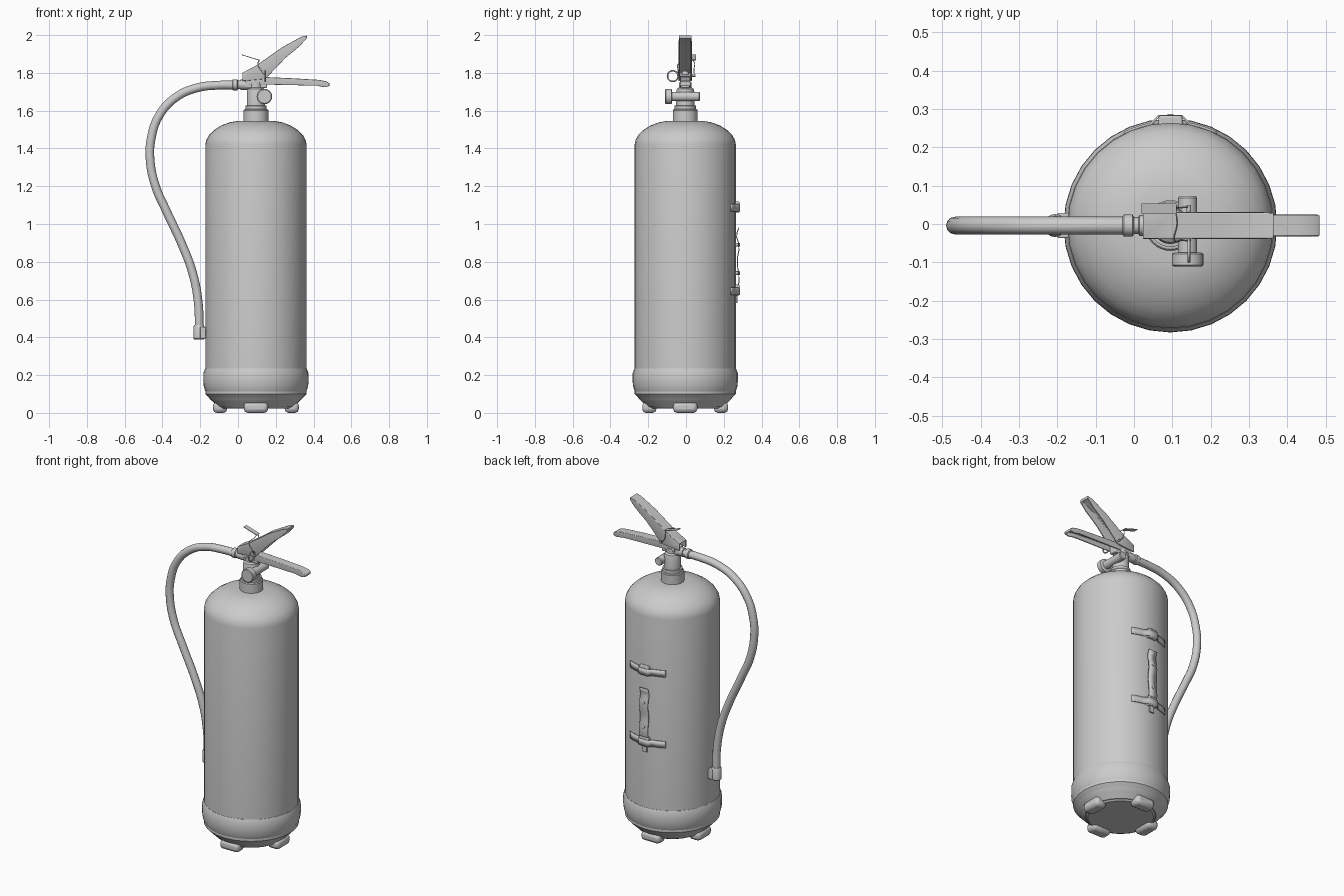
import bpy, bmesh, math
from mathutils import Matrix, Vector

if "Cube" in bpy.data.objects:
    bpy.data.objects.remove(bpy.data.objects["Cube"])

CX, CY = 0.095, -0.004   # axis of the tank
R = 0.268                # tank radius

grey = bpy.data.materials.new("plain_grey")
grey.use_nodes = True
grey.diffuse_color = (0.6, 0.6, 0.6, 1)
grey.node_tree.nodes["Principled BSDF"].inputs["Base Color"].default_value = (0.6, 0.6, 0.6, 1)


def finish(name, bm, bevel=0, thick=0, recalc=True):
    if recalc:
        bmesh.ops.recalc_face_normals(bm, faces=bm.faces)
    me = bpy.data.meshes.new(name)
    bm.to_mesh(me)
    bm.free()
    me.materials.append(grey)
    ob = bpy.data.objects.new(name, me)
    bpy.context.collection.objects.link(ob)
    if thick:
        m = ob.modifiers.new("thickness", 'SOLIDIFY')
        m.thickness, m.offset = thick, 0
    if bevel:
        m = ob.modifiers.new("bevel", 'BEVEL')
        m.width, m.segments, m.limit_method = bevel, 2, 'ANGLE'
    bpy.ops.object.select_all(action='DESELECT')
    ob.select_set(True)
    bpy.context.view_layer.objects.active = ob
    bpy.ops.object.shade_smooth_by_angle(angle=math.radians(38))
    return ob


def lathe(name, profile, loc=(CX, CY, 0), axis='Z', n=32):
    """Spin (radius, height) pairs around an axis and cap both ends."""
    bm = bmesh.new()
    rings = [[bm.verts.new((r * math.cos(math.tau * i / n), r * math.sin(math.tau * i / n), z))
              for i in range(n)] for r, z in profile]
    for a, b in zip(rings, rings[1:]):
        for i in range(n):
            j = (i + 1) % n
            bm.faces.new((a[i], a[j], b[j], b[i]))
    bm.faces.new(rings[0][::-1])
    bm.faces.new(rings[-1])
    turn = {'Z': Matrix(), 'Y': Matrix.Rotation(-math.pi / 2, 4, 'X'),
            'X': Matrix.Rotation(math.pi / 2, 4, 'Y')}[axis]
    bm.transform(Matrix.Translation(loc) @ turn)
    return finish(name, bm)


def box(name, loc, size, bevel=0.0, turn=Matrix()):
    bm = bmesh.new()
    bmesh.ops.create_cube(bm, size=1)
    bm.transform(turn @ Matrix.Translation(loc) @ Matrix.Diagonal((*size, 1)))
    return finish(name, bm, bevel)


def tube(name, pts, r, sides=3, cyclic=False):
    cu = bpy.data.curves.new(name, 'CURVE')
    cu.dimensions, cu.bevel_depth, cu.bevel_resolution = '3D', r, sides
    cu.resolution_u, cu.use_fill_caps = 6, True
    sp = cu.splines.new('BEZIER')
    sp.bezier_points.add(len(pts) - 1)
    for bp, p in zip(sp.bezier_points, pts):
        bp.co = p
        bp.handle_left_type = bp.handle_right_type = 'AUTO'
    sp.use_cyclic_u = cyclic
    cu.materials.append(grey)
    ob = bpy.data.objects.new(name, cu)
    bpy.context.collection.objects.link(ob)


def channel(name, top, bottom, half):
    """Folded sheet lever, open underneath and closed at the tip."""
    bm = bmesh.new()
    rows = []
    for (xt, zt), (xb, zb) in zip(top, bottom):
        rows.append([bm.verts.new((x, CY + s * half, z))
                     for x, z, s in ((xb, zb, -1), (xt, zt, -1), (xt, zt, 1), (xb, zb, 1))])
    for a, b in zip(rows, rows[1:]):
        for i in range(3):
            bm.faces.new((a[i], b[i], b[i + 1], a[i + 1]))
    bm.faces.new(rows[-1])
    return finish(name, bm, bevel=0.003, thick=0.008)


def strip(name, path, lo, hi):
    """Thin upright band following an (x, y) path."""
    bm = bmesh.new()
    rows = [[bm.verts.new((x, y, z)) for z in (lo, hi)] for x, y in path]
    for a, b in zip(rows, rows[1:]):
        bm.faces.new((a[0], b[0], b[1], a[1]))
    return finish(name, bm, thick=0.006)


# Tank and base skirt
lathe("tank", [(0.2, 0.03), (R, 0.1), (R, 1.42), (0.263, 1.445), (0.248, 1.472),
               (0.222, 1.497), (0.185, 1.521), (0.14, 1.538), (0.1, 1.545), (0.05, 1.546)])
lathe("base_skirt", [(0.185, 0.022), (0.215, 0.046), (0.245, 0.075), (0.265, 0.105),
                     (0.276, 0.14), (0.279, 0.17), (0.278, 0.212), (0.269, 0.235), (0.262, 0.237)])
for i in range(4):
    turn = Matrix.Translation((CX, CY, 0)) @ Matrix.Rotation(i * math.pi / 2, 4, 'Z')
    box(f"foot_{i + 1}", (0.19, 0, 0.029), (0.075, 0.128, 0.058), 0.02, turn)

# Neck collar and valve body
lathe("neck_collar", [(0.066, 1.53), (0.066, 1.602), (0.062, 1.607), (0.056, 1.608), (0.056, 1.626),
                      (0.048, 1.627), (0.048, 1.7), (0.044, 1.715), (0.034, 1.722), (0.034, 1.75)])
box("valve_head", (0.097, CY, 1.745), (0.115, 0.05, 0.05), 0.006)
lathe("valve_stem", [(0.018, 1.74), (0.018, 1.8), (0.012, 1.81)], (0.125, CY, 0), n=16)

# Pressure gauge, crossing the valve sideways
lathe("gauge", [(0.036, -0.111), (0.041, -0.107), (0.041, -0.078), (0.036, -0.075), (0.025, -0.074),
                (0.025, 0.068), (0.021, 0.073)], (0.14, 0, 1.675), 'Y', 24)

# Squeeze lever and carry handle
channel("upper_lever",
        [(0.024, 1.798), (0.1, 1.838), (0.235, 1.933), (0.335, 1.988), (0.362, 1.996)],
        [(0.024, 1.757), (0.145, 1.768), (0.25, 1.878), (0.325, 1.94), (0.362, 1.982)], 0.031)
channel("carry_handle",
        [(0.06, 1.776), (0.145, 1.775), (0.3, 1.768), (0.43, 1.76), (0.465, 1.753), (0.481, 1.744)],
        [(0.06, 1.738), (0.155, 1.738), (0.3, 1.735), (0.42, 1.732), (0.457, 1.724), (0.481, 1.73)], 0.025)

# Safety pin with its ring, seal wire and tag
lathe("safety_pin", [(0.006, -0.045), (0.006, 0.05)], (0.143, 0, 1.785), 'Y', 10)
tube("pin_ring", [(0.143, -0.07 + 0.028 * math.cos(a * math.pi / 4), 1.783 + 0.028 * math.sin(a * math.pi / 4))
                  for a in range(8)], 0.004, 2, True)
tube("seal_wire", [(0.145, 0.045, 1.785), (0.118, 0.042, 1.81), (0.11, 0.038, 1.865), (0.112, 0.0, 1.862),
                   (0.105, -0.042, 1.845), (0.125, -0.042, 1.81), (0.143, -0.045, 1.785)], 0.002, 1)
tilt = Matrix.Translation((0.065, 0.04, 1.882)) @ Matrix.Rotation(0.3, 4, 'Y')
box("seal_tag", (0, 0, 0), (0.095, 0.028, 0.004), 0, tilt)

# Hose with its end fittings
path = [(0.0, 1.735), (-0.1, 1.735), (-0.22, 1.72), (-0.33, 1.67), (-0.42, 1.57), (-0.46, 1.45),
        (-0.466, 1.35), (-0.44, 1.21), (-0.375, 1.06), (-0.3, 0.9), (-0.24, 0.74), (-0.21, 0.58), (-0.205, 0.44)]
tube("hose", [(x, CY, z) for x, z in path], 0.023, 4)
lathe("hose_coupling", [(0.024, -0.03), (0.029, -0.026), (0.029, -0.004), (0.022, 0.0), (0.022, 0.012),
                        (0.027, 0.014), (0.027, 0.06)], (0, CY, 1.737), 'X', 12)
lathe("nozzle", [(0.024, 0.388), (0.03, 0.394), (0.03, 0.455), (0.025, 0.466)], (-0.206, CY, 0), n=16)
box("nozzle_clip", (-0.185, CY, 0.425), (0.03, 0.066, 0.062), 0.004)


# Wall mount on the back of the tank: two clips and a wavy spring plate
def on_tank(dx, lift=0.002):
    a = dx / R
    return (CX + (R + lift) * math.sin(a), CY + (R + lift) * math.cos(a))


for name, z in (("upper_clip", 1.09), ("lower_clip", 0.65)):
    wing = [on_tank(-0.125 + 0.015 * k) for k in range(6)]
    hat = [(CX - 0.03, 0.282), (CX + 0.03, 0.282)]
    mirrored = [(2 * CX - x, y) for x, y in reversed(wing)]
    strip(name + "_wings", wing + hat + mirrored, z - 0.025, z + 0.015)
    box(name + "_block", (CX, 0.263, z), (0.062, 0.04, 0.058), 0.005)
box("lower_tongue", (CX, 0.268, 0.608), (0.03, 0.008, 0.05))

bm = bmesh.new()
wave = [(0.98, 0.28), (0.955, 0.27), (0.93, 0.268), (0.9, 0.278), (0.86, 0.28), (0.82, 0.272),
        (0.78, 0.272), (0.74, 0.279), (0.69, 0.28), (0.66, 0.27)]
rows = [[bm.verts.new((CX + s * 0.029, y, z)) for s in (-1, 1)] for z, y in wave]
for a, b in zip(rows, rows[1:]):
    bm.faces.new((a[0], a[1], b[1], b[0]))
finish("spring_plate", bm, thick=0.005)
for i, z in enumerate((0.89, 0.74)):
    lathe(f"plate_rivet_{i + 1}", [(0.01, 0.26), (0.01, 0.284), (0.006, 0.287)], (CX, 0, z), 'Y', 12)
